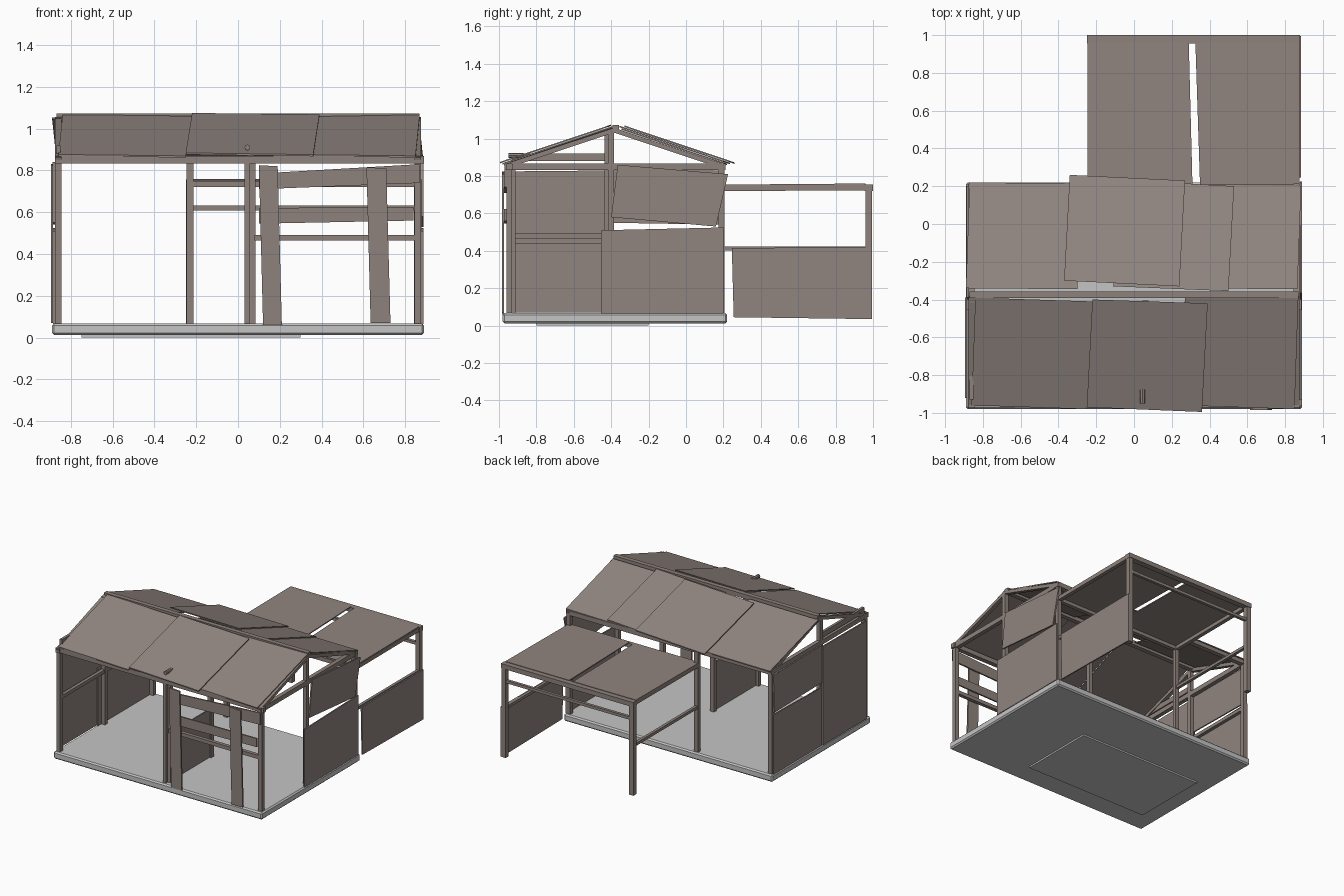
import bpy, bmesh
from mathutils import Vector

cube = bpy.data.objects.get("Cube")
if cube:
    bpy.data.objects.remove(cube, do_unlink=True)


def material(name, rgb):
    m = bpy.data.materials.new(name)
    m.use_nodes = True
    m.diffuse_color = (*rgb, 1)
    m.node_tree.nodes["Principled BSDF"].inputs["Base Color"].default_value = (*rgb, 1)
    return m


WOOD = material("weathered wood", (0.27, 0.225, 0.2))
SHEET = material("old sheeting", (0.28, 0.235, 0.215))
STONE = material("pale concrete", (0.55, 0.56, 0.55))


def finish(name, bm, mat):
    bmesh.ops.recalc_face_normals(bm, faces=bm.faces)
    me = bpy.data.meshes.new(name)
    bm.to_mesh(me)
    bm.free()
    me.materials.append(mat)
    ob = bpy.data.objects.new(name, me)
    bpy.context.collection.objects.link(ob)
    return ob


def prism(name, corners, depth, mat):
    """Solid made by pushing a four-cornered outline along a vector."""
    bm = bmesh.new()
    depth = Vector(depth)
    a = [bm.verts.new(Vector(c) - depth / 2) for c in corners]
    b = [bm.verts.new(Vector(c) + depth / 2) for c in corners]
    bm.faces.new(a)
    bm.faces.new(b)
    for i in range(4):
        j = (i + 1) % 4
        bm.faces.new((a[i], a[j], b[j], b[i]))
    return finish(name, bm, mat)


def beam(name, p, q, w=0.032, h=None, mat=WOOD):
    """Rectangular timber from p to q."""
    p, q = Vector(p), Vector(q)
    d = (q - p).normalized()
    ref = Vector((1, 0, 0)) if abs(d.x) < 0.5 else Vector((0, 1, 0))
    v = d.cross(ref).normalized()
    u = v.cross(d) * w / 2
    v = v * (h or w) / 2
    return prism(name, [p + u + v, p + u - v, p - u - v, p - u + v], (0, 0, 0), mat) if p == q else \
        prism(name, [(p + q) / 2 + s * u + t * v for s, t in ((1, 1), (1, -1), (-1, -1), (-1, 1))], q - p, mat)


def side_panel(name, x, yz, mat=SHEET):
    return prism(name, [(x, y, z) for y, z in yz], (0.01, 0, 0), mat)


def front_board(name, y, xz):
    return prism(name, [(x, y, z) for x, z in xz], (0, 0.012, 0), WOOD)


RIDGE = -0.385


def roof_z(y):
    return 1.065 - 0.335 * abs(y - RIDGE)


def roof_sheet(name, xy, lift=0.0):
    return prism(name, [(x, y, roof_z(y) + lift) for x, y in xy], (0, 0, 0.008), SHEET)


# floor slab and the uneven ground under it
slab = prism("floor_slab", [(-0.89, -0.98, 0.04), (0.89, -0.98, 0.04), (0.89, 0.22, 0.04), (-0.89, 0.22, 0.04)],
             (0, 0, 0.056), STONE)
bev = slab.modifiers.new("worn_edge", "BEVEL")
bev.width = 0.01
prism("slab_underside", [(-0.75, -0.8, 0.008), (0.3, -0.8, 0.008), (0.3, -0.2, 0.008), (-0.75, -0.2, 0.008)],
      (0, 0, 0.016), STONE)

# main frame, both gable ends
FRONT, BACK, TOP = -0.945, 0.19, 0.85
for side, s in (("left", 1), ("right", -1)):
    x = 0.86 * s
    beam(side + "_front_post", (x, FRONT, 0.06), (x, FRONT, TOP))
    beam(side + "_back_post", (x, BACK, 0.06), (x, BACK, TOP))
    beam(side + "_king_post", (x, -0.4, 0.06), (x, -0.4, 1.05))
    beam(side + "_wall_plate", (x, -0.97, TOP), (x, 0.21, TOP), 0.032, 0.036)
    for end, y in (("front", -0.97), ("back", 0.21)):
        beam(side + "_" + end + "_rafter", (x, RIDGE, 1.045), (x, y, roof_z(y) - 0.018), 0.03, 0.025)
beam("gable_collar", (-0.86, -0.93, 0.9), (-0.86, -0.39, 0.9), 0.02, 0.04)
beam("ridge_beam", (-0.87, -0.375, 1.055), (0.87, -0.375, 1.055), 0.035)
beam("front_eave_beam", (-0.87, FRONT, TOP), (0.89, FRONT, TOP), 0.036)
beam("back_eave_beam", (-0.87, BACK, TOP), (0.88, BACK, TOP), 0.036)
beam("back_middle_post", (-0.23, BACK, 0.06), (-0.23, BACK, TOP))

# low inner partition
beam("front_middle_post", (0.045, FRONT, 0.06), (0.045, FRONT, TOP), 0.026)
beam("partition_front_post", (0.07, FRONT + 0.02, 0.06), (0.07, FRONT + 0.02, TOP), 0.026)
beam("partition_inner_post", (0.06, -0.42, 0.06), (0.06, -0.42, 1.05))
side_panel("partition_panel", 0.06, [(-0.94, 0.07), (-0.43, 0.07), (-0.43, 0.44), (-0.94, 0.44)])

# boarded front bay
beam("front_rail", (0.08, FRONT, 0.478), (0.87, FRONT, 0.478), 0.028)
front_board("upper_board", -0.966, [(0.1, 0.71), (0.87, 0.74), (0.87, 0.83), (0.1, 0.785)])
front_board("lower_board", -0.966, [(0.1, 0.545), (0.84, 0.56), (0.84, 0.625), (0.1, 0.62)])
front_board("inner_upright_board", -0.979, [(0.12, 0.06), (0.21, 0.06), (0.19, 0.82), (0.1, 0.825)])
front_board("outer_upright_board", -0.979, [(0.635, 0.07), (0.73, 0.07), (0.71, 0.81), (0.615, 0.815)])

# wall panels on the two ends
LOWER = [(-0.455, 0.065), (0.2, 0.065), (0.2, 0.525), (-0.455, 0.51)]
UPPER = [(-0.4, 0.58), (0.16, 0.53), (0.225, 0.81), (-0.365, 0.86)]
side_panel("left_lower_panel", 0.882, LOWER)
side_panel("left_upper_panel", 0.884, UPPER)
side_panel("right_lower_panel", -0.88, LOWER)
side_panel("right_upper_panel", -0.882, [(-0.4, 0.55), (0.19, 0.54), (0.2, 0.83), (-0.39, 0.84)])
side_panel("right_front_panel", -0.89, [(-0.92, 0.07), (-0.39, 0.07), (-0.39, 0.83), (-0.92, 0.825)])
beam("right_wall_rail", (-0.86, -0.95, 0.48), (-0.86, 0.2, 0.48), 0.026)

# overlapping roof sheets
roof_sheet("back_sheet_right", [(-0.87, 0.22), (-0.28, 0.215), (-0.3, -0.345), (-0.89, -0.34)])
roof_sheet("back_sheet_left", [(0.28, 0.21), (0.885, 0.2), (0.865, -0.345), (0.26, -0.34)])
roof_sheet("back_sheet_middle", [(-0.08, 0.235), (0.53, 0.2), (0.5, -0.355), (-0.11, -0.33)], 0.01)
roof_sheet("back_sheet_top", [(-0.34, 0.26), (0.27, 0.23), (0.24, -0.33), (-0.37, -0.3)], 0.02)
roof_sheet("front_sheet_right", [(-0.84, -0.39), (-0.22, -0.41), (-0.25, -0.98), (-0.86, -0.96)])
roof_sheet("front_sheet_left", [(0.27, -0.37), (0.87, -0.39), (0.85, -0.98), (0.25, -0.96)])
roof_sheet("front_sheet_middle", [(-0.22, -0.4), (0.39, -0.42), (0.36, -0.995), (-0.25, -0.97)], 0.011)

# short peg lying on the front slope
bm = bmesh.new()
bmesh.ops.create_cone(bm, cap_ends=True, segments=8, radius1=0.014, radius2=0.014, depth=0.08)
peg = finish("roof_peg", bm, WOOD)
peg.location = (0.045, -0.91, 0.91)
peg.rotation_euler = (1.5708, 0, 0)

# rear lean-to
OUT = 0.977
for side, x in (("left", 0.86), ("right", -0.23)):
    beam("lean_to_" + side + "_post", (x, OUT, 0.035), (x, OUT, 0.75), 0.036)
    beam("lean_to_" + side + "_top_beam", (x, BACK, 0.735), (x, 0.995, 0.738), 0.03)
    beam("lean_to_" + side + "_rail", (x, BACK, 0.412), (x, 0.995, 0.412), 0.022)
beam("lean_to_back_beam", (-0.25, OUT, 0.738), (0.88, OUT, 0.738), 0.045, 0.036)
beam("lean_to_back_rail", (-0.23, OUT, 0.62), (0.87, OUT, 0.62), 0.022)
beam("lean_to_inner_beam", (-0.23, BACK, 0.735), (0.86, BACK, 0.735), 0.03)
side_panel("lean_to_panel", 0.88, [(0.255, 0.045), (0.995, 0.035), (0.995, 0.42), (0.245, 0.415)])
for name, xs in (("right", (-0.245, 0.31, 0.29, -0.245)), ("left", (0.35, 0.87, 0.87, 0.325))):
    spots = zip(xs, (0.19, 0.19, 0.96, 0.96), (0.75, 0.75, 0.756, 0.756))
    prism("lean_to_" + name + "_sheet", list(spots), (0, 0, 0.008), SHEET)
